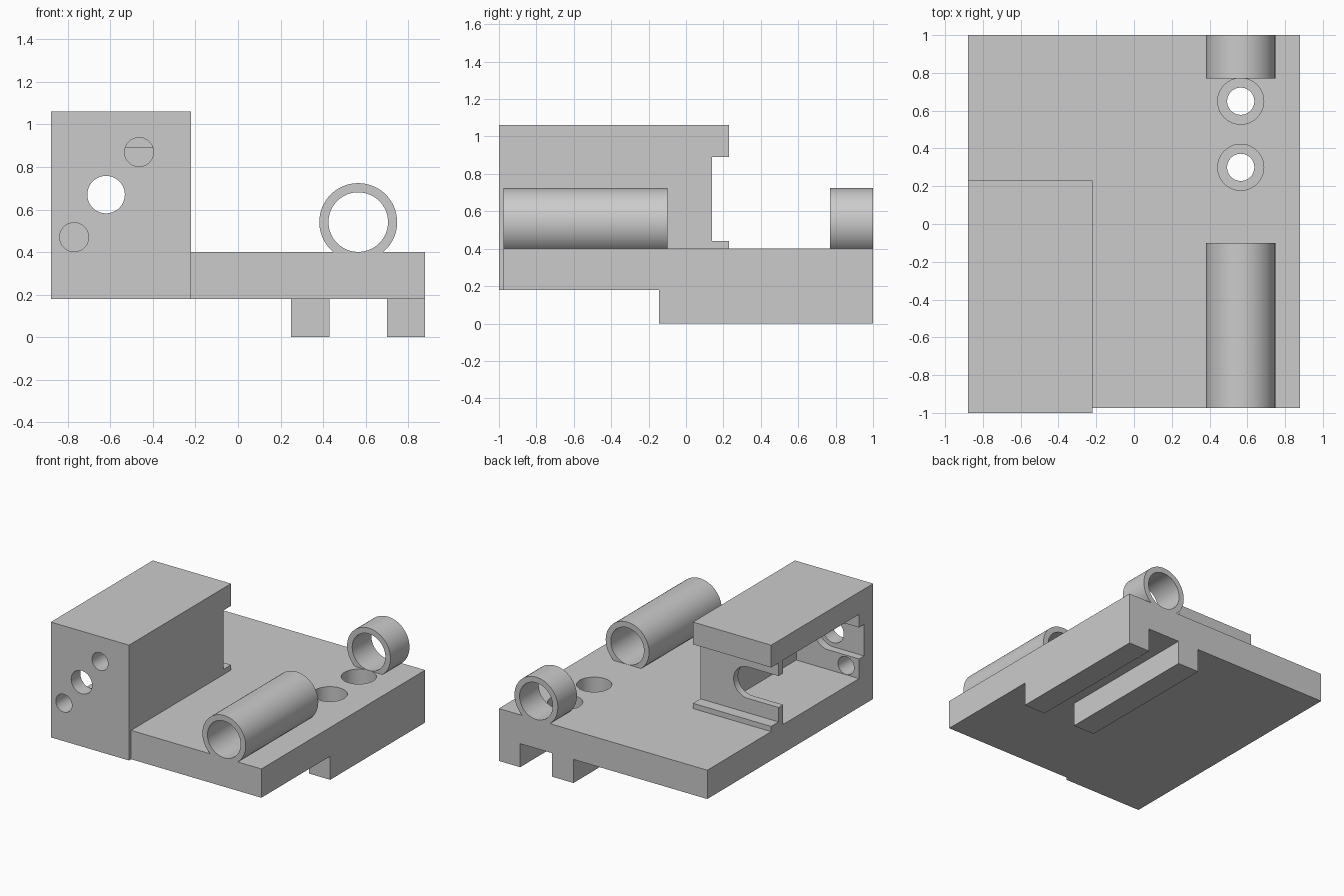
import bpy, bmesh
from math import pi, cos, sin
from mathutils import Vector

old = bpy.data.objects.get("Cube")
if old:
    bpy.data.objects.remove(old, do_unlink=True)

grey = bpy.data.materials.new("light grey")
grey.use_nodes = True
tone = (0.6, 0.6, 0.6, 1)
grey.diffuse_color = tone
grey.node_tree.nodes["Principled BSDF"].inputs["Base Color"].default_value = tone


def prism(name, points, axis, lo, hi):
    """Extrude a 2D outline along an axis; points use the other two axes in order."""
    def place(p, d):
        co = list(p)
        co.insert("xyz".index(axis), d)
        return Vector(co)
    bm = bmesh.new()
    face = bm.faces.new([bm.verts.new(place(p, lo)) for p in points])
    new = bmesh.ops.extrude_face_region(bm, geom=[face])["geom"]
    shift = place((0, 0), hi - lo)
    bmesh.ops.translate(bm, vec=shift, verts=[v for v in new if isinstance(v, bmesh.types.BMVert)])
    bmesh.ops.recalc_face_normals(bm, faces=bm.faces)
    mesh = bpy.data.meshes.new(name)
    bm.to_mesh(mesh)
    bm.free()
    mesh.materials.append(grey)
    ob = bpy.data.objects.new(name, mesh)
    bpy.context.collection.objects.link(ob)
    return ob


def rect(a0, a1, b0, b1):
    return [(a0, b0), (a1, b0), (a1, b1), (a0, b1)]


def arc(a, b, r, start=0, sweep=2 * pi, n=64):
    count = n if sweep == 2 * pi else n + 1
    return [(a + r * cos(start + sweep * i / n), b + r * sin(start + sweep * i / n))
            for i in range(count)]


def activate(ob):
    bpy.ops.object.select_all(action='DESELECT')
    ob.select_set(True)
    bpy.context.view_layer.objects.active = ob


def cut(ob, points, axis, lo, hi):
    cutter = prism("cutter", points, axis, lo, hi)
    cutter.hide_render = True
    mod = ob.modifiers.new("cut", 'BOOLEAN')
    mod.operation = 'DIFFERENCE'
    mod.solver = 'EXACT'
    mod.object = cutter
    activate(ob)
    bpy.ops.object.modifier_apply(modifier=mod.name)
    bpy.data.objects.remove(cutter, do_unlink=True)


def smooth(ob):
    activate(ob)
    bpy.ops.object.shade_smooth_by_angle(angle=pi / 6)


# Base plate with two counterbored screw holes
tube_x = 0.565
plate = prism("base_plate", rect(-0.88, 0.88, -0.975, 1), 'z', 0.18, 0.40)
for y in (0.30, 0.65):
    cut(plate, arc(tube_x, y, 0.122), 'z', 0.25, 0.5)
    cut(plate, arc(tube_x, y, 0.072), 'z', 0.1, 0.3)
smooth(plate)

# Guide rails below the plate
for name, x0, x1 in (("inner_rail", 0.25, 0.43), ("outer_rail", 0.70, 0.88)):
    prism(name, rect(x0, x1, -0.145, 1), 'z', 0, 0.18)

# Housing shell: front wall, roof, back wall and ledge in one side profile
shell = prism("housing_shell", [
    (-1, 0.18), (-0.975, 0.18), (-0.975, 0.40), (-0.83, 0.40), (-0.83, 0.89),
    (0.085, 0.89), (0.085, 0.40), (0.23, 0.40), (0.23, 0.44), (0.14, 0.44),
    (0.14, 0.89), (0.23, 0.89), (0.23, 1.06), (-1, 1.06)], 'x', -0.88, -0.22)

# Shaft hole, screw holes and the open-sided slots in both end walls
for x, z, r in ((-0.62, 0.67, 0.088), (-0.465, 0.87, 0.068), (-0.77, 0.47, 0.068)):
    cut(shell, arc(x, z, r), 'y', -1.1, -0.825)
slot = arc(-0.62, 0.67, 0.12, -pi / 2, pi, 32) + [(-1, 0.79), (-1, 0.55)]
cut(shell, slot, 'y', -0.89, -0.8)
cut(shell, slot, 'y', 0.05, 0.18)
smooth(shell)

# Housing inner side wall
prism("housing_side_wall", rect(-0.35, -0.22, -0.83, 0.085), 'z', 0.40, 0.89)

# Guide tubes
for name, y0, y1 in (("long_tube", -0.975, -0.10), ("short_tube", 0.77, 1)):
    tube = prism(name, arc(tube_x, 0.541, 0.183), 'y', y0, y1)
    cut(tube, arc(tube_x, 0.541, 0.14), 'y', y0 - 0.1, y1 + 0.1)
    smooth(tube)
